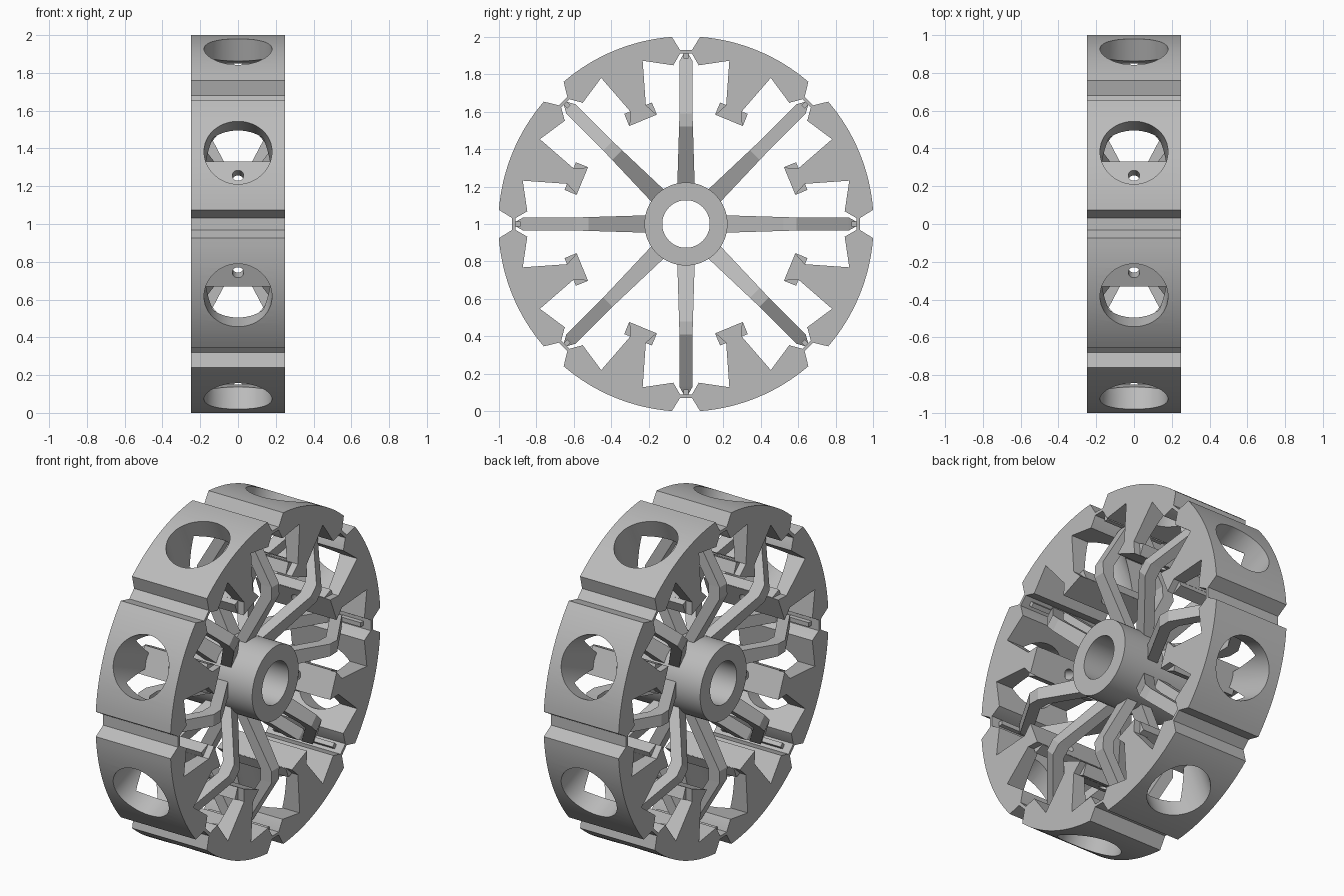
import bpy, bmesh, math
from mathutils import Matrix

if "Cube" in bpy.data.objects:
    bpy.data.objects.remove(bpy.data.objects["Cube"], do_unlink=True)

WIDTH = 0.25      # half width of the wheel
RADIUS = 1.003
STEP = math.pi / 4

grey = bpy.data.materials.new("plain_grey")
grey.use_nodes = True
grey.diffuse_color = (0.5, 0.5, 0.5, 1)
grey.node_tree.nodes["Principled BSDF"].inputs["Base Color"].default_value = (0.5, 0.5, 0.5, 1)


def to_mesh(bm, name):
    bmesh.ops.recalc_face_normals(bm, faces=bm.faces)
    mesh = bpy.data.meshes.new(name)
    bm.to_mesh(mesh)
    bm.free()
    mesh.materials.append(grey)
    return mesh


def place(mesh, name, angle=0.0, height=1.0):
    ob = bpy.data.objects.new(name, mesh)
    bpy.context.collection.objects.link(ob)
    ob.location.z = height
    ob.rotation_euler.x = angle
    return ob


def extrude_profile(points, half, name):
    """Extrude (tangent, radius) points along the axle."""
    bm = bmesh.new()
    face = bm.faces.new([bm.verts.new((-half, t, r)) for t, r in points])
    out = bmesh.ops.extrude_face_region(bm, geom=[face])
    moved = [v for v in out["geom"] if isinstance(v, bmesh.types.BMVert)]
    bmesh.ops.translate(bm, verts=moved, vec=(2 * half, 0, 0))
    return to_mesh(bm, name)


def box_mesh(hx, hy, z0, z1, name):
    return extrude_profile([(-hy, z0), (hy, z0), (hy, z1), (-hy, z1)], hx, name)


def cylinder_mesh(radius, z0, z1, name):
    bm = bmesh.new()
    bmesh.ops.create_cone(bm, cap_ends=True, segments=48, radius1=radius, radius2=radius,
                          depth=z1 - z0, matrix=Matrix.Translation((0, 0, (z0 + z1) / 2)))
    return to_mesh(bm, name)


def smooth(objects):
    bpy.ops.object.select_all(action='DESELECT')
    for ob in objects:
        ob.select_set(True)
    bpy.context.view_layer.objects.active = objects[0]
    bpy.ops.object.shade_smooth_by_angle(angle=math.radians(25))


# Rim segment outline: outer arc, grooved end, inner bay, tapered prong with flared tip
half_arc = math.radians(18.2)
arc = [(RADIUS * math.sin(a), RADIUS * math.cos(a))
       for a in (half_arc * i / 8 for i in range(9))]
end = [(0.327, 0.866), (0.318, 0.853), (0.262, 0.81), (0.12, 0.895), (0.045, 0.67), (0.078, 0.6)]
side = arc + end
outline = side + [(-t, r) for t, r in reversed(side[1:])]
segment = place(extrude_profile(outline, WIDTH, "rim_segment"), "rim_segment_base", height=0)

# Foot plate joined on, then the large and the small radial holes cut
tools = [
    (box_mesh(0.21, 0.08, 0.602, 0.67, "foot_plate"), 'UNION'),
    (cylinder_mesh(0.18, 0.671, 1.2, "window_cutter"), 'DIFFERENCE'),
    (cylinder_mesh(0.03, 0.5, 0.8, "pin_hole_cutter"), 'DIFFERENCE'),
]
helpers = []
for mesh, operation in tools:
    tool = place(mesh, mesh.name, height=0)
    tool.hide_render = True
    helpers.append(tool)
    mod = segment.modifiers.new(mesh.name, 'BOOLEAN')
    mod.operation = operation
    mod.solver = 'EXACT'
    mod.object = tool
bpy.context.view_layer.update()
depsgraph = bpy.context.evaluated_depsgraph_get()
segment_mesh = bpy.data.meshes.new_from_object(segment.evaluated_get(depsgraph))
segment_mesh.name = "rim_segment_cut"
for ob in helpers + [segment]:
    bpy.data.objects.remove(ob, do_unlink=True)

# Spoke: two bent legs forming a diamond; rows are radius, inner x, outer x, half thickness
rows = [(0.19, 0.0, 0.07, 0.047), (0.52, 0.175, 0.25, 0.037), (0.59, 0.175, 0.25, 0.035),
        (0.87, 0.01, 0.085, 0.035), (0.91, 0.0, 0.06, 0.013)]
bm = bmesh.new()
for sign in (1, -1):
    rings = [[bm.verts.new((sign * x, t, r)) for x, t in ((a, -w), (b, -w), (b, w), (a, w))]
             for r, a, b, w in rows]
    for low, high in zip(rings, rings[1:]):
        for i in range(4):
            j = (i + 1) % 4
            bm.faces.new((low[i], low[j], high[j], high[i]))
    bm.faces.new(rings[0])
    bm.faces.new(rings[-1])
spoke_mesh = to_mesh(bm, "spoke")

# Hinge strip between segments and the rail under it
hinge_mesh = box_mesh(WIDTH, 0.036, 0.912, 0.93, "hinge")
rail_mesh = box_mesh(0.2, 0.013, 0.885, 0.915, "hinge_rail")

segments = []
for i in range(8):
    segments.append(place(segment_mesh, f"rim_segment_{i + 1}", (i + 0.5) * STEP))
    place(spoke_mesh, f"spoke_{i + 1}", i * STEP)
    place(hinge_mesh, f"hinge_{i + 1}", i * STEP)
    place(rail_mesh, f"hinge_rail_{i + 1}", i * STEP)

# Hub tube: rectangular section spun around the axle
bm = bmesh.new()
section = [bm.verts.new((x, 0, r)) for x, r in
           ((-WIDTH, 0.127), (WIDTH, 0.127), (WIDTH, 0.222), (-WIDTH, 0.222))]
edges = [bm.edges.new((section[i], section[(i + 1) % 4])) for i in range(4)]
bmesh.ops.spin(bm, geom=section + edges, cent=(0, 0, 0), axis=(1, 0, 0),
               angle=2 * math.pi, steps=64)
bmesh.ops.remove_doubles(bm, verts=bm.verts, dist=0.0005)
hub = place(to_mesh(bm, "hub"), "hub")

smooth([segments[0]])
smooth([hub])
